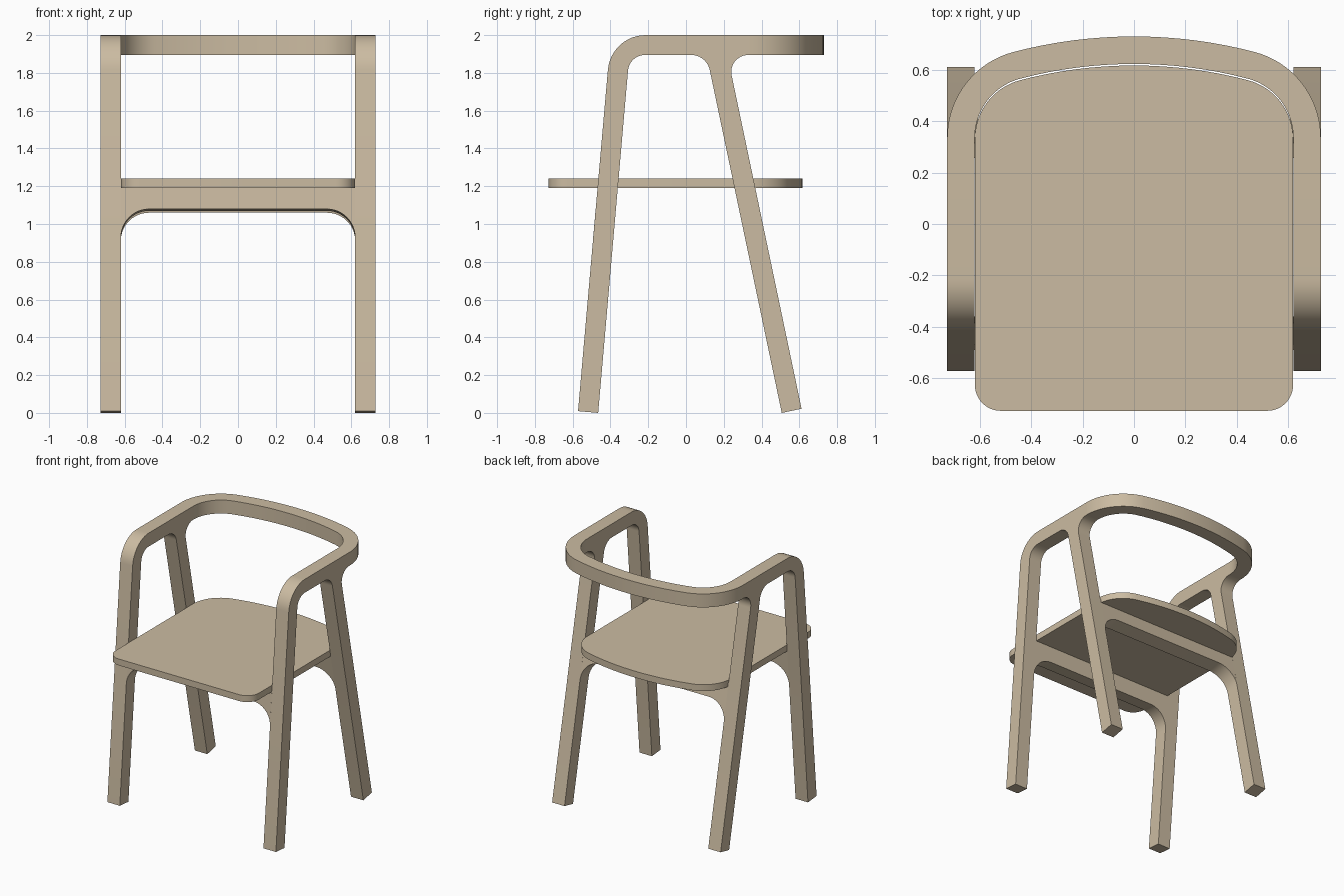
import bpy, bmesh, math
from mathutils import Vector

if "Cube" in bpy.data.objects:
    bpy.data.objects.remove(bpy.data.objects["Cube"])

wood = bpy.data.materials.new("light_wood")
wood.diffuse_color = (0.60, 0.50, 0.36, 1)
wood.use_nodes = True
wood.node_tree.nodes["Principled BSDF"].inputs["Base Color"].default_value = wood.diffuse_color

T = 0.107            # timber thickness
HALF, INNER = 0.727, 0.62


def fillet(corners, steps=12):
    """Round 2D corners given as (x, y, radius)."""
    out, n = [], len(corners)
    for i, (x, y, r) in enumerate(corners):
        p = Vector((x, y))
        if r == 0:
            out.append(p)
            continue
        a = (Vector(corners[i - 1][:2]) - p).normalized()
        b = (Vector(corners[(i + 1) % n][:2]) - p).normalized()
        half = a.angle(b) / 2
        centre = p + (a + b).normalized() * (r / math.sin(half))
        start = p + a * (r / math.tan(half)) - centre
        end = p + b * (r / math.tan(half)) - centre
        sweep = math.pi - 2 * half
        for k in range(steps + 1):
            t = k / steps
            d = (start * math.sin((1 - t) * sweep) + end * math.sin(t * sweep)) / math.sin(sweep)
            out.append(centre + d)
    return out


def bow(w, r, apex, R):
    """U-shaped back curve, right to left: tight corners and a shallow arc."""
    cx = w - r
    cy = math.sqrt((R - r) ** 2 - cx ** 2) + apex - R
    turn = math.atan2(cy - apex + R, cx)
    half = [Vector((cx + r * math.cos(turn * k / 16), cy + r * math.sin(turn * k / 16)))
            for k in range(17)]
    for k in range(1, 9):
        a = turn + (math.pi / 2 - turn) * k / 8
        half.append(Vector((R * math.cos(a), apex - R + R * math.sin(a))))
    return half + [Vector((-p.x, p.y)) for p in reversed(half[:-1])]


def extrude(name, outline, place, d0, d1, hidden=None):
    """Prism from a 2D outline; faces lying wholly in a hidden joint are removed."""
    bm = bmesh.new()
    loops = [[bm.verts.new(place(p.x, p.y, d)) for p in outline] for d in (d0, d1)]
    for loop in loops:
        bm.faces.new(loop)
    n = len(outline)
    for i in range(n):
        j = (i + 1) % n
        bm.faces.new((loops[0][i], loops[0][j], loops[1][j], loops[1][i]))
    bmesh.ops.recalc_face_normals(bm, faces=bm.faces)
    if hidden:
        joint = [f for f in bm.faces if all(hidden(v.co) for v in f.verts)]
        bmesh.ops.delete(bm, geom=joint, context='FACES')
    mesh = bpy.data.meshes.new(name)
    bm.to_mesh(mesh)
    bm.free()
    mesh.materials.append(wood)
    obj = bpy.data.objects.new(name, mesh)
    bpy.context.collection.objects.link(obj)
    bpy.ops.object.select_all(action='DESELECT')
    obj.select_set(True)
    bpy.context.view_layer.objects.active = obj
    bpy.ops.object.shade_smooth_by_angle(angle=math.radians(30))
    return obj


# Curved back rail, continuing the armrests
outer = bow(HALF, 0.345, 0.73, 1.85)
inner = bow(INNER, 0.345 - T, 0.73 - T, 1.85 - T)
JOINT = outer[0].y


def at_joint(co):
    return abs(co.y - JOINT) < 1e-4


def flat(x, y, d):
    return (x, y, d)


extrude("back_rail", outer + inner[::-1], flat, 1.895, 2.0, at_joint)

# Side frames: front leg, armrest and raked rear leg in one piece
side = fillet([
    (-0.5716, 0.0093, 0), (-0.3975, 2.0, 0.20), (JOINT, 2.0, 0), (JOINT, 1.895, 0),
    (0.219, 1.895, 0.09), (0.6117, 0.022, 0), (0.507, 0, 0),
    (0.109, 1.895, 0.10), (-0.2998, 1.895, 0.09), (-0.465, 0, 0)])
for label, s in (("left", -1), ("right", 1)):
    extrude(label + "_side_frame", side, lambda y, z, d: (d, y, z),
            s * INNER, s * HALF, at_joint)

# Seat panel with a bowed back edge and rounded front corners
back = bow(0.619, 0.235, 0.617, 1.74)
front = fillet([(-0.619, 0, 0), (-0.619, -0.727, 0.1), (0.619, -0.727, 0.1), (0.619, 0, 0)])
extrude("seat", back + front[1:-1], flat, 1.19, 1.24)


# Arched aprons between the leg pairs, tilted with the legs
def apron(name, foot_y, lean, facing, low, top):
    up = Vector((0, lean, 1)).normalized()
    out = Vector((0, facing, -facing * lean)).normalized()
    shape = fillet([(-INNER, top, 0), (INNER, top, 0), (INNER, low - 0.15, 0),
                    (INNER - 0.0001, low, 0.15), (-INNER + 0.0001, low, 0.15),
                    (-INNER, low - 0.15, 0)])
    extrude(name, shape,
            lambda x, s, d: Vector((x, foot_y, 0)) + up * s + out * d, 0, T,
            lambda co: abs(abs(co.x) - INNER) < 1e-5)


apron("front_apron", -0.465, 0.0872, -1, 1.074, 1.20)
apron("rear_apron", 0.507, -0.21, 1, 1.083, 1.221)
